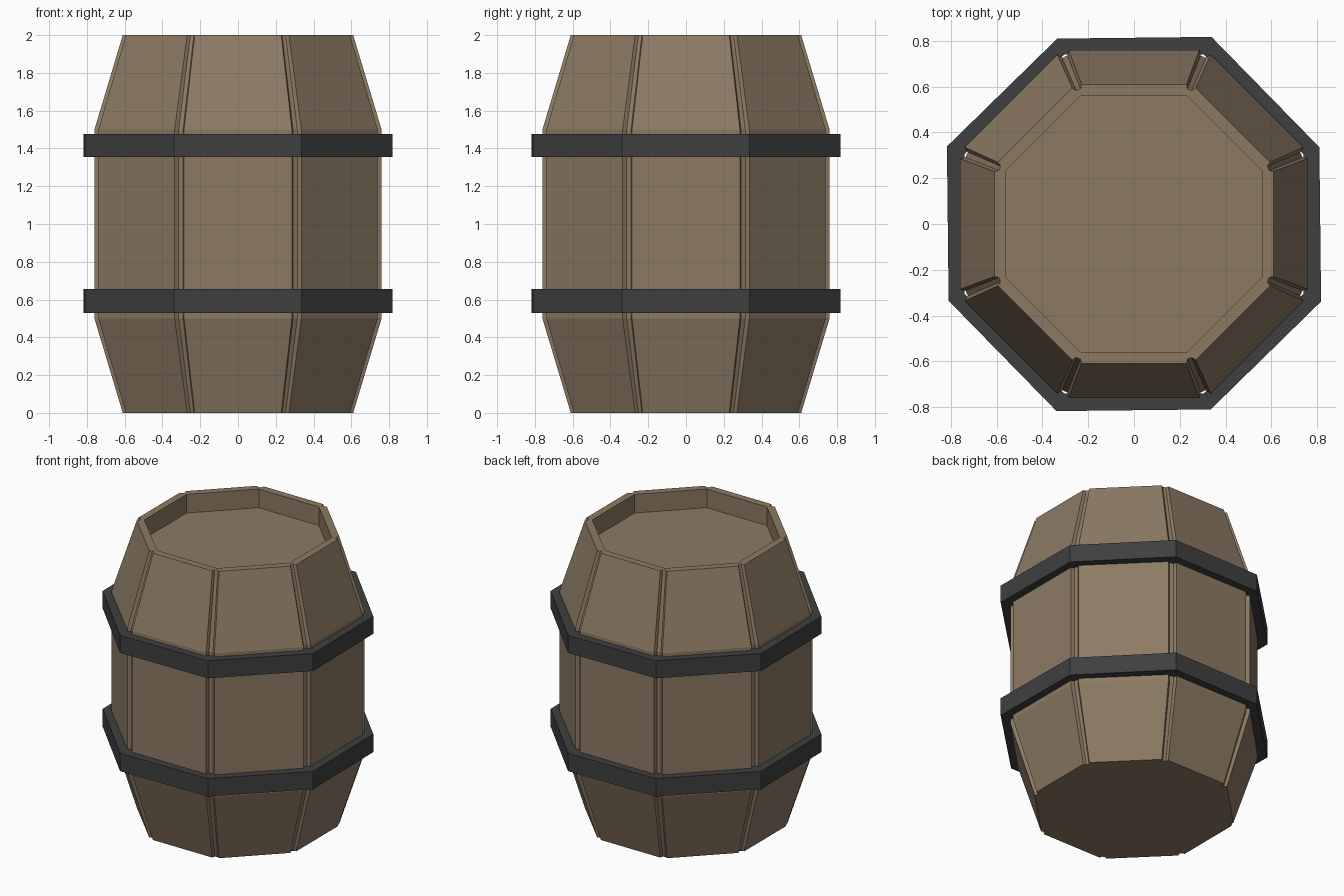
import bpy, bmesh
from math import radians, cos, sin, pi

if "Cube" in bpy.data.objects:
    bpy.data.objects.remove(bpy.data.objects["Cube"])


def material(name, rgb):
    m = bpy.data.materials.new(name)
    m.diffuse_color = (*rgb, 1)
    m.use_nodes = True
    m.node_tree.nodes["Principled BSDF"].inputs["Base Color"].default_value = m.diffuse_color
    return m


def finish(bm, name, mat):
    bmesh.ops.recalc_face_normals(bm, faces=bm.faces[:])
    me = bpy.data.meshes.new(name)
    bm.to_mesh(me)
    bm.free()
    ob = bpy.data.objects.new(name, me)
    me.materials.append(mat)
    bpy.context.collection.objects.link(ob)
    return ob


def ring(bm, points, z):
    return [bm.verts.new((r * cos(a), r * sin(a), z)) for r, a in points]


def bridge(bm, lower, upper):
    n = len(lower)
    for i in range(n):
        j = (i + 1) % n
        bm.faces.new((lower[i], lower[j], upper[j], upper[i]))


CORNERS = [radians(22.5 + 45 * i) for i in range(8)]


# Octagon outline with a tapered groove cut into every corner
def grooved(apothem):
    edge = radians(1.9)
    r_edge = apothem / cos(pi / 8 - edge)
    r_floor = apothem * 1.04
    pts = []
    for c in CORNERS:
        pts += [(r_edge, c - edge), (r_floor, c - radians(0.9)),
                (r_floor, c + radians(0.9)), (r_edge, c + edge)]
    return pts


wood = material("wood", (0.262, 0.195, 0.127))
iron = material("iron", (0.05, 0.05, 0.05))

# Barrel body: staves, rim, recessed lid and base
bm = bmesh.new()
rings = [ring(bm, grooved(a), z)
         for a, z in ((0.61, 0), (0.76, 0.5), (0.76, 1.5), (0.61, 2))]
for lo, hi in zip(rings, rings[1:]):
    bridge(bm, lo, hi)
bm.faces.new(rings[0])
inner = [(0.56 / cos(pi / 8), c) for c in CORNERS]
rim, lid = ring(bm, inner, 2), ring(bm, inner, 1.87)
top = rings[-1]
for i in range(8):
    j = (i + 1) % 8
    bm.faces.new(top[4 * i:4 * i + 4] + [rim[i]])
    bm.faces.new((top[4 * i + 3], top[4 * j], rim[j], rim[i]))
bridge(bm, rim, lid)
bm.faces.new(lid)
finish(bm, "barrel_body", wood)

# Iron hoops, very slightly uneven octagons
for name, z0, z1 in (("lower_hoop", 0.53, 0.655), ("upper_hoop", 1.355, 1.477)):
    bm = bmesh.new()
    outer = [(0.876 if i % 2 == 0 else 0.884, c) for i, c in enumerate(CORNERS)]
    inside = [(0.80, c) for c in CORNERS]
    loops = [ring(bm, outer, z0), ring(bm, outer, z1),
             ring(bm, inside, z1), ring(bm, inside, z0)]
    for k in range(4):
        bridge(bm, loops[k], loops[(k + 1) % 4])
    finish(bm, name, iron)
